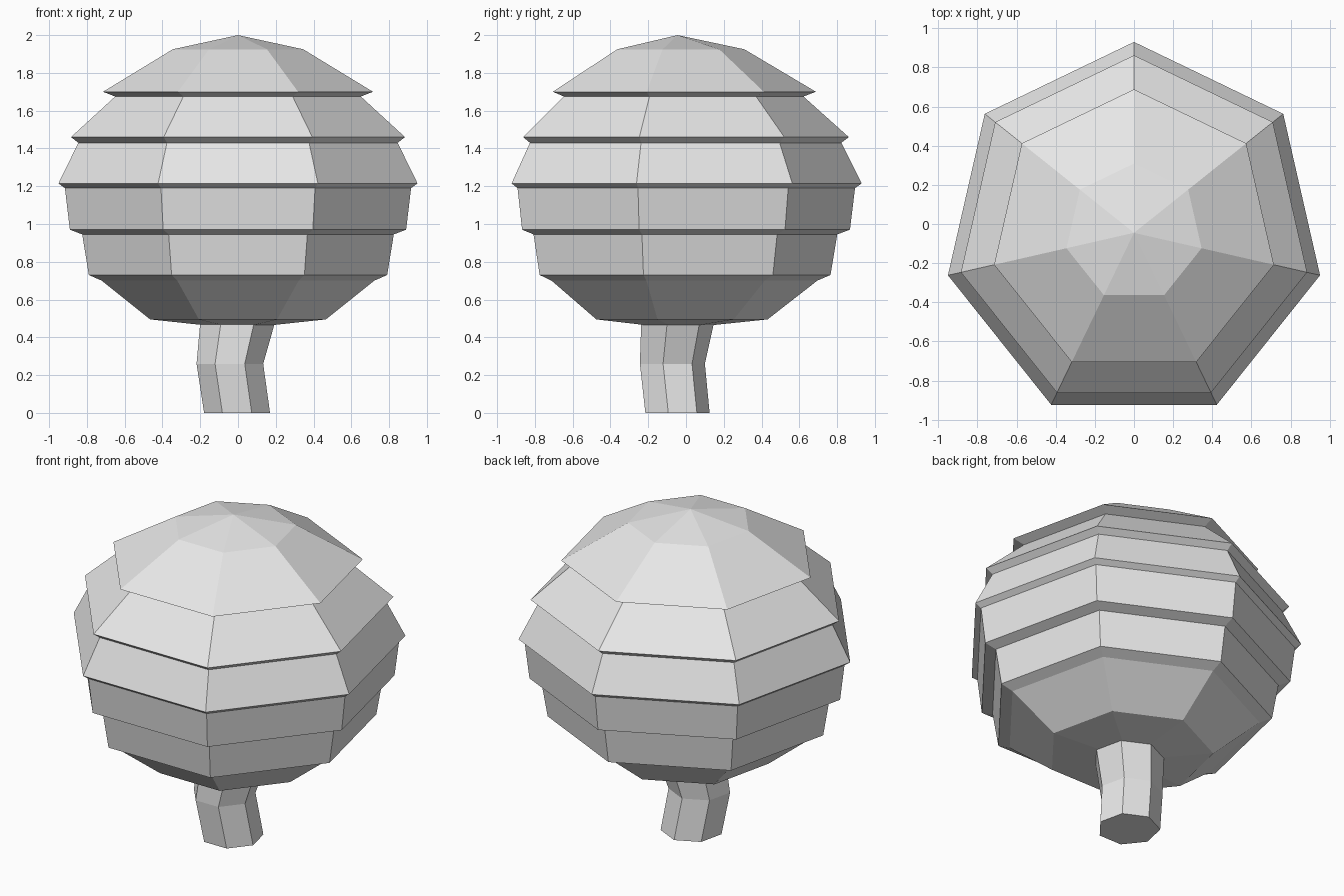
import bpy
import bmesh
from math import cos, sin, pi, tau

SIDES = 7

old = bpy.data.objects.get("Cube")
if old:
    bpy.data.objects.remove(old, do_unlink=True)

# One plain grey for the whole model
grey = bpy.data.materials.new("light_grey")
grey.use_nodes = True
grey.diffuse_color = (0.8, 0.8, 0.8, 1)
grey.node_tree.nodes["Principled BSDF"].inputs["Base Color"].default_value = grey.diffuse_color


def add_ring(bm, x, y, z, radius):
    """Heptagon with one corner pointing to the back, or a single tip."""
    if radius == 0:
        return [bm.verts.new((x, y, z))]
    angles = [pi / 2 + tau * i / SIDES for i in range(SIDES)]
    return [bm.verts.new((x + radius * cos(a), y + radius * sin(a), z)) for a in angles]


def loft(name, rings):
    """Skin a stack of rings (x, y, z, radius) from bottom to top."""
    bm = bmesh.new()
    loops = [add_ring(bm, *r) for r in rings]
    for low, high in zip(loops, loops[1:]):
        for i in range(SIDES):
            j = (i + 1) % SIDES
            if len(low) == 1:
                bm.faces.new((low[0], high[j], high[i]))
            elif len(high) == 1:
                bm.faces.new((low[i], low[j], high[0]))
            else:
                bm.faces.new((low[i], low[j], high[j], high[i]))
    for end in (loops[0], loops[-1]):
        if len(end) > 1:
            bm.faces.new(end)
    bmesh.ops.recalc_face_normals(bm, faces=bm.faces)
    mesh = bpy.data.meshes.new(name)
    bm.to_mesh(mesh)
    bm.free()
    mesh.materials.append(grey)
    obj = bpy.data.objects.new(name, mesh)
    bpy.context.collection.objects.link(obj)
    return obj


# Crown: overlapping foliage tiers, each with a small lip underneath
crown_profile = [
    (0.445, 0), (0.495, 0.477), (0.70, 0.74), (0.73, 0.81),
    (0.945, 0.846), (0.97, 0.913),
    (1.19, 0.94), (1.215, 0.975),
    (1.43, 0.867), (1.46, 0.907),
    (1.675, 0.667), (1.70, 0.733),
    (1.925, 0.354), (2.0, 0),
]
loft("tree_crown", [(0, -0.045, z, r) for z, r in crown_profile])

# Trunk: slightly bent, flaring where it enters the crown
loft("tree_trunk", [
    (-0.005, -0.054, 0, 0.179),
    (-0.043, -0.081, 0.26, 0.181),
    (0, -0.053, 0.49, 0.204),
])
